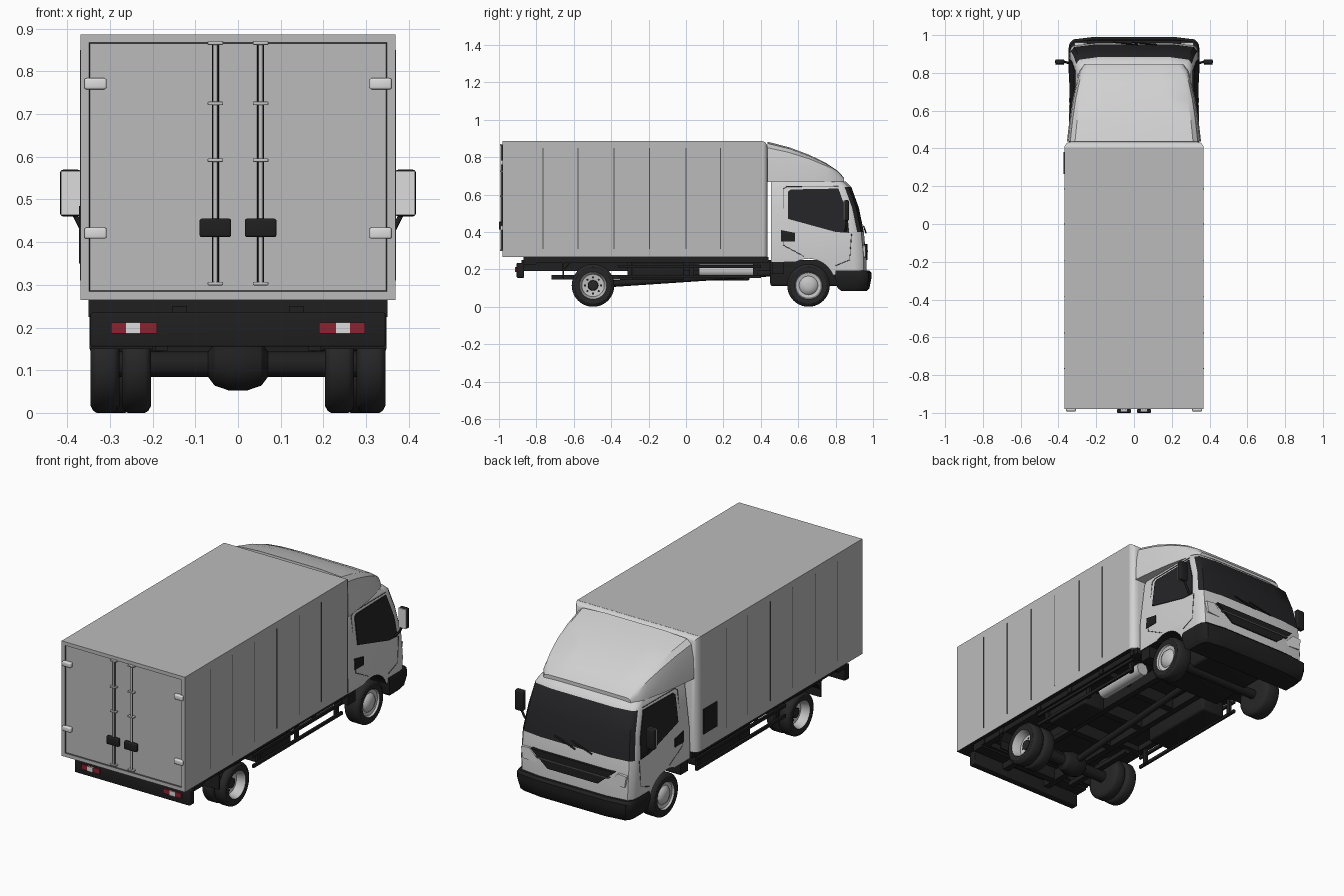
import bpy, bmesh, math
from mathutils import Vector

if "Cube" in bpy.data.objects:
    bpy.data.objects.remove(bpy.data.objects["Cube"])


def mat(name, r, g, b):
    m = bpy.data.materials.new(name)
    m.diffuse_color = (r, g, b, 1)
    m.use_nodes = True
    m.node_tree.nodes["Principled BSDF"].inputs["Base Color"].default_value = m.diffuse_color
    return m


PANEL = mat("cargo grey", .50, .50, .50)
WHITE = mat("cab white", .64, .64, .64)
BLACK = mat("chassis black", .014, .014, .015)
TYRE = mat("tyre rubber", .02, .02, .021)
GLASS = mat("dark glass", .018, .018, .02)
SILVER = mat("rim silver", .55, .55, .55)
RED = mat("lamp red", .28, .015, .03)
LENS = mat("lamp clear", .72, .72, .72)
SEAM = mat("seam grey", .09, .09, .09)


def finish(name, bm, mats, smooth=True):
    bmesh.ops.recalc_face_normals(bm, faces=bm.faces)
    me = bpy.data.meshes.new(name)
    bm.to_mesh(me)
    bm.free()
    for m in mats:
        me.materials.append(m)
    o = bpy.data.objects.new(name, me)
    bpy.context.collection.objects.link(o)
    if smooth:
        shade(o)
    return o


def activate(o):
    bpy.ops.object.select_all(action='DESELECT')
    o.select_set(True)
    bpy.context.view_layer.objects.active = o


def shade(o):
    activate(o)
    bpy.ops.object.shade_smooth_by_angle(angle=math.radians(32))


def box(name, lo, hi, m, bevel=0):
    bm = bmesh.new()
    bmesh.ops.create_cube(bm, size=1)
    for v in bm.verts:
        v.co = [(a + b) / 2 + c * (b - a) for a, b, c in zip(lo, hi, v.co)]
    if bevel:
        bmesh.ops.bevel(bm, geom=bm.edges[:], offset=bevel, segments=3, affect='EDGES', profile=.5)
    return finish(name, bm, [m], bool(bevel))


def pair(name, lo, hi, m, bevel=0):
    """Box on +x and its mirror image on -x."""
    box(name + "_right", lo, hi, m, bevel)
    box(name + "_left", (-hi[0], lo[1], lo[2]), (-lo[0], hi[1], hi[2]), m, bevel)


def loft(name, rings, mats, pick=lambda i, f: 0, smooth=True):
    """Skin a list of closed rings; pick(segment, face) chooses the colour."""
    bm = bmesh.new()
    vs = [[bm.verts.new(p) for p in r] for r in rings]
    n, made = len(rings[0]), []
    for i in range(len(rings) - 1):
        for k in range(n):
            q = (k + 1) % n
            made.append((i, bm.faces.new((vs[i][k], vs[i][q], vs[i + 1][q], vs[i + 1][k]))))
    made += [(0, bm.faces.new(vs[0])), (len(rings) - 2, bm.faces.new(vs[-1]))]
    bmesh.ops.recalc_face_normals(bm, faces=bm.faces)
    for i, f in made:
        f.material_index = pick(i, f)
    return finish(name, bm, mats, smooth)


def lathe(name, cy, cz, profile, mats, pick=lambda i, f: 0, seg=40):
    """Turn (x, radius) points around an axle parallel to x."""
    a = [2 * math.pi * k / seg for k in range(seg)]
    return loft(name, [[(x, cy + r * math.cos(t), cz + r * math.sin(t)) for t in a] for x, r in profile], mats, pick)


def tube(name, pts, r, m):
    cu = bpy.data.curves.new(name, 'CURVE')
    cu.dimensions, cu.bevel_depth, cu.bevel_resolution, cu.use_fill_caps = '3D', r, 2, True
    sp = cu.splines.new('POLY')
    sp.points.add(len(pts) - 1)
    for p, c in zip(sp.points, pts):
        p.co = (*c, 1)
    cu.materials.append(m)
    o = bpy.data.objects.new(name, cu)
    bpy.context.collection.objects.link(o)


# --- cargo box with recessed rear doors and rounded front cap
bm = bmesh.new()
bmesh.ops.create_cube(bm, size=1)
for v in bm.verts:
    v.co = (v.co.x * .738, -.288 + v.co.y * 1.384, .576 + v.co.z * .622)
rear = min(bm.faces, key=lambda f: f.calc_center_median().y)
bmesh.ops.inset_individual(bm, faces=[rear], thickness=.028, depth=0)
for f in bmesh.ops.inset_individual(bm, faces=[rear], thickness=.003, depth=-.006)['faces']:
    f.material_index = 1
for f in bm.faces:
    if f.normal.z < -.9 and f.calc_area() > .5:
        f.material_index = 2
finish("cargo_box", bm, [PANEL, SEAM, BLACK], False)
cap = [[(sx * (.369 - d), y, z) for sx, z in ((-1, .265), (1, .265), (1, .887 - d), (-1, .887 - d))]
       for y, d in ((.40, 0), (.412, .002), (.424, .009), (.432, .02), (.436, .035))]
loft("cargo_front_cap", cap, [WHITE])
for y in (-.765, -.577, -.385, -.195, 0, .185):
    pair("side_seam", (.368, y - .002, .31), (.3705, y + .002, .85), SEAM)
box("side_vent", (-.373, .265, .35), (-.36, .38, .485), BLACK)

# --- rear door hardware
for s in (-1, 1):
    x = .053 * s
    tube("lock_rod", [(x, -.986, .30), (x, -.986, .87)], .0055, SILVER)
    for d in (-.0065, .0065):
        tube("lock_rod_edge", [(x + d, -.984, .30), (x + d, -.984, .87)], .0018, BLACK)
    for z in (.303, .592, .725, .866):
        box("rod_bracket", (x - .018, -.995, z - .004), (x + .018, -.975, z + .004), SILVER, .002)
    box("door_handle", (x - .037, -1, .412), (x + .037, -.98, .455), BLACK, .005)
for z in (.42, .77):
    pair("door_hinge", (.308, -.992, z - .012), (.36, -.97, z + .014), LENS, .005)


# --- cab: stacked plan outlines, bowed at the front
def plan(z, w, f, back):
    half = [(w, back), (w, f - .07), (.985 * w, f - .04), (.93 * w, f - .018), (.6 * w, f - .004)]
    return [(x, y, z) for x, y in half] + [(-x, y, z) for x, y in reversed(half)]


def cab_colour(i, f):
    c = f.calc_center_median()
    if f.normal.z < -.9:
        return 2
    return 1 if f.normal.y > .4 and .40 < c.z < .64 else 0


levels = [(.17, .337, .968), (.26, .342, .968), (.40, .340, .955), (.53, .3245, .928),
          (.64, .311, .888), (.668, .298, .86), (.68, .27, .82)]
cab = loft("cab", [plan(z, w, f, .455) for z, w, f in levels], [WHITE, GLASS, BLACK], cab_colour, False)
cutters = [lathe("arch_cutter", .655, .115, [(-.5, .142), (.5, .142)], [BLACK]),
           box("sill_cutter", (-.5, .4, .1), (.5, .62, .24), BLACK)]
for c in cutters:
    c.hide_render = True
    mod = cab.modifiers.new("cut", 'BOOLEAN')
    mod.object, mod.operation, mod.solver, mod.material_mode = c, 'DIFFERENCE', 'EXACT', 'TRANSFER'
    activate(cab)
    bpy.ops.object.modifier_apply(modifier=mod.name)
    bpy.data.objects.remove(c)
shade(cab)


def side_x(z):
    return .340 - max(0, z - .40) * .12


def side_plate(name, pts, m):
    for s in (-1, 1):
        loft(name, [[(s * (side_x(z) + d), y, z) for y, z in pts] for d in (-.003, .0045)], [m], smooth=False)


side_plate("side_window", [(.545, .47), (.545, .615), (.56, .627), (.815, .632), (.862, .50), (.873, .395), (.80, .40)], GLASS)
side_plate("side_vent_panel", [(.508, .35), (.508, .41), (.583, .395), (.583, .35)], BLACK)
for s in (-1, 1):
    seam = [(.63, .27), (.52, .33), (.52, .63), (.54, .643), (.815, .645)]
    tube("door_seam", [(s * (side_x(z) + .001), y, z) for y, z in seam], .002, SEAM)
    seam = [(.885, .39), (.875, .25), (.80, .22)]
    tube("door_front_seam", [(s * .341, y, z) for y, z in seam], .002, SEAM)
    tube("wiper", [(s * .05 - .06, .962, .395), (s * .05 + .07, .95, .43)], .004, BLACK)
    # mirrors with light glass facing the rear
    a, b = sorted((s * .368, s * .417))
    box("mirror_housing", (a, .846, .46), (b, .872, .57), BLACK, .008)
    box("mirror_glass", (a + .002, .842, .463), (b - .002, .848, .567), LENS)
    tube("mirror_arm", [(s * .338, .85, .40), (s * .365, .858, .43), (s * .39, .86, .48)], .006, BLACK)


# --- front grille, headlights, bumper
def front_plate(name, pts, y, m):
    loft(name, [[(x, yy, z) for x, z in pts] for yy in (.91, y)], [m], smooth=False)


front_plate("grille", [(-.25, .335), (-.15, .25), (.15, .25), (.25, .335)], .971, BLACK)
front_plate("grille_bar", [(-.22, .30), (-.215, .294), (.215, .294), (.22, .30)], .974, SEAM)
for s in (-1, 1):
    front_plate("headlight", [(s * .265, .33), (s * .19, .255), (s * .305, .265), (s * .315, .325)], .961, LENS)
loft("front_bumper", [plan(.085, .325, .972, .83), plan(.10, .337, .985, .81), plan(.15, .347, .995, .80),
                      plan(.182, .347, .995, .80), plan(.195, .342, .982, .80)], [BLACK])

# --- roof wind fairing
rings = []
for y, w, h in ((.437, .355, .882), (.55, .342, .853), (.66, .325, .812), (.75, .305, .768), (.81, .288, .728), (.845, .262, .69)):
    d = h - .668
    half = [(w, .668), (w * .985, .668 + .55 * d), (w * .95, .668 + .85 * d), (w * .88, .668 + .96 * d), (w * .5, h)]
    rings.append([(x, y, z) for x, z in half] + [(-x, y, z) for x, z in reversed(half)])
loft("roof_fairing", rings, [WHITE])

# --- wheels: single in front, double at the back
for s in (-1, 1):
    def tyre(a, b):
        return [(s * x, r) for x, r in ((a, .07), (a, .098), (a + .006, .109), (a + .014, .114), (b - .014, .114),
                                        (b - .006, .109), (b, .098), (b - .002, .073))]
    rim = [(s * x, r) for x, r in ((.328, .068), (.324, .05), (.334, .042), (.342, .022), (.343, .008))]
    lathe("front_wheel", .655, .114, tyre(.25, .34) + rim, [TYRE, SILVER], lambda i, f: int(i >= 7))
    rim = [(s * x, r) for x, r in ((.333, .068), (.297, .06), (.292, .028), (.312, .026), (.314, .012))]
    lathe("rear_outer_wheel", -.497, .114, tyre(.278, .345) + rim, [TYRE, SILVER],
          lambda i, f: int(7 <= i < 10))
    lathe("rear_inner_wheel", -.497, .114, tyre(.204, .272), [TYRE])
    for k in range(8):
        t = k * math.pi / 4
        y, z = -.497 + .043 * math.cos(t), .114 + .043 * math.sin(t)
        lathe("rim_hole", y, z, [(s * .285, .006), (s * .2955, .006)], [BLACK], seg=8)
lathe("rear_axle", -.497, .114, [(-.28, .03), (-.07, .03), (-.055, .05), (-.02, .062), (.02, .062), (.055, .05), (.07, .03), (.28, .03)], [BLACK])
lathe("front_axle", .655, .112, [(-.27, .025), (.27, .025)], [BLACK])

# --- chassis ladder frame
pair("frame_rail", (.12, -.88, .19), (.155, .82, .25), BLACK)
for y in (-.8, -.65, -.35, -.1, .15, .4):
    box("cross_member", (-.13, y - .02, .195), (.13, y + .02, .24), BLACK)
    box("floor_beam", (-.35, y - .015, .235), (.35, y + .015, .267), BLACK)
pair("floor_side_rail", (.31, -.80, .235), (.345, .44, .267), BLACK)
pair("leaf_spring", (.165, -.72, .145), (.195, -.27, .17), BLACK)
tube("drive_shaft", [(0, -.45, .12), (0, .45, .18)], .018, BLACK)
box("engine_block", (-.18, .45, .11), (.18, .84, .25), BLACK, .015)
pair("cab_step", (.2, .46, .175), (.335, .525, .245), BLACK)

# --- rear bumper, lamps and mudguards
box("rear_bumper", (-.345, -.905, .155), (.345, -.865, .235), BLACK, .004)
box("rear_cross_beam", (-.35, -.87, .225), (.35, -.80, .266), BLACK)
pair("tail_lamp_red", (.19, -.912, .186), (.298, -.90, .212), RED)
pair("tail_lamp_clear", (.229, -.9145, .186), (.262, -.90, .212), LENS)
pair("mudguard_top", (.2, -.62, .233), (.348, -.375, .24), BLACK)
pair("mudguard_back", (.2, -.66, .15), (.348, -.652, .24), BLACK)
for s in (-1, 1):
    loft("mudguard_slope", [[(s * x, -.655, .20), (s * x, -.62, .24), (s * x, -.62, .232), (s * x, -.65, .195)] for x in (.2, .348)], [BLACK])

# --- side guards, tanks
for z in (.153, .208):
    pair("side_guard_bar", (.335, -.36, z), (.347, .40, z + .016), BLACK)
for y in (-.3, .03, .37):
    pair("side_guard_post", (.322, y - .012, .153), (.336, y + .012, .25), BLACK)
box("fuel_tank", (-.32, -.1, .14), (-.18, .34, .235), BLACK, .012)
box("battery_box", (.19, -.29, .145), (.325, -.01, .235), BLACK, .008)
tube("silver_tank", [(.265, .07, .192), (.265, .385, .192)], .036, SILVER)
